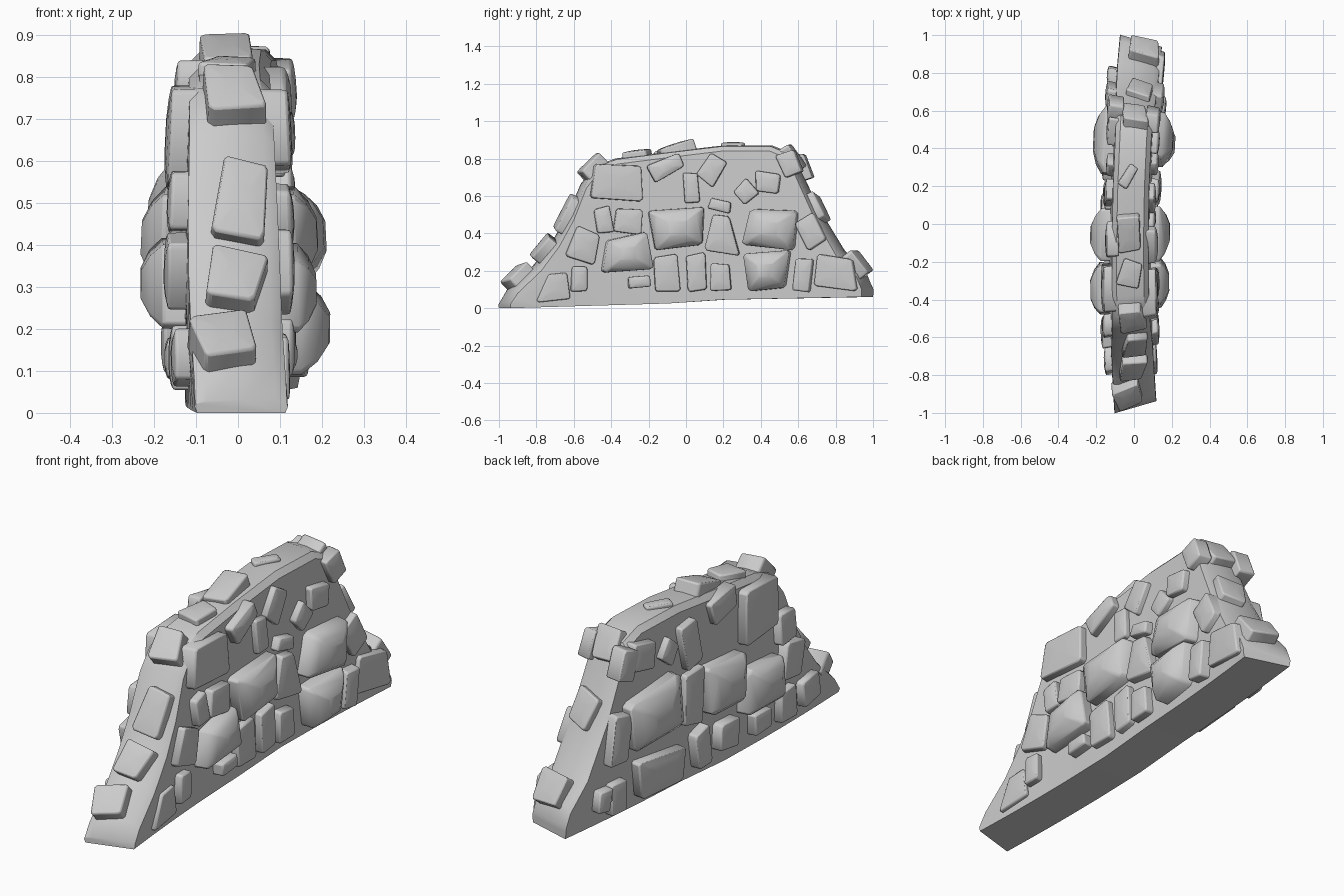
import bpy, bmesh, math, random
from mathutils import Vector

if "Cube" in bpy.data.objects:
    bpy.data.objects.remove(bpy.data.objects["Cube"])

# Gentle bow of the wall in plan, ends cut square to the bow, slight taper upward
def bend(p):
    x, y, z = p
    x *= 1.02 - 0.12 * max(0, z - 0.4) / 0.4
    return Vector((x - 0.02 + 0.045 * y * y + 0.015 * y, y - 0.3 * x * y, z))

def interp(pts, y):
    for (a, za), (b, zb) in zip(pts, pts[1:]):
        if y <= b:
            return za + (zb - za) * (y - a) / (b - a)
    return pts[-1][1]

def finish(name, bm, bevel, angle):
    bmesh.ops.recalc_face_normals(bm, faces=bm.faces)
    me = bpy.data.meshes.new(name)
    bm.to_mesh(me)
    bm.free()
    ob = bpy.data.objects.new(name, me)
    bpy.context.collection.objects.link(ob)
    if bevel:
        m = ob.modifiers.new("soft_edges", 'BEVEL')
        m.width, m.segments, m.limit_method = bevel, 2, 'ANGLE'
        m.angle_limit = math.radians(50)
    bpy.ops.object.select_all(action='DESELECT')
    ob.select_set(True)
    bpy.context.view_layer.objects.active = ob
    bpy.ops.object.shade_smooth_by_angle(angle=math.radians(angle))
    return ob

# Wall core: cross-sections lofted along y
top = [(-0.97, 0.03), (-0.93, 0.11), (-0.8, 0.23), (-0.7, 0.36), (-0.62, 0.5), (-0.55, 0.67),
       (-0.48, 0.76), (-0.38, 0.8), (-0.1, 0.835), (0.2, 0.87), (0.46, 0.87), (0.56, 0.83),
       (0.62, 0.7), (0.7, 0.53), (0.83, 0.31), (0.94, 0.2), (0.97, 0.12)]
base = [(-0.97, 0.0), (-0.1, 0.025), (0.2, 0.045), (0.97, 0.06)]
bm = bmesh.new()
rings = []
for y, z in top:
    b = interp(base, y)
    c = min(0.03, (z - b) * 0.3)
    m = b + (z - b) * 0.5
    sec = [(-0.103, b), (-0.109, m), (-0.107, z - c), (-0.08, z - c * 0.15), (0, z),
           (0.08, z - c * 0.15), (0.107, z - c), (0.109, m), (0.103, b)]
    rings.append([bm.verts.new(bend((x, y, h))) for x, h in sec])
for r, s in zip(rings, rings[1:]):
    for i in range(9):
        j = (i + 1) % 9
        bm.faces.new((r[i], r[j], s[j], s[i]))
bm.faces.new(rings[0])
bm.faces.new(rings[-1])
finish("wall_core", bm, 0, 35)

# One stone: outline in the (u, v) plane at origin o, raised along n
def stone(bm, quad, o, u, v, n, height, dome, sink):
    pts = []
    k = len(quad)
    for i in range(k):
        p, a, b = (Vector(quad[j % k]) for j in (i, i - 1, i + 1))
        pts += [p.lerp(a, random.uniform(0.04, 0.1)), p.lerp(b, random.uniform(0.04, 0.1))]
    mid = sum(pts, Vector((0, 0))) / len(pts)
    rs = []
    for s, h in ((1.02, -sink), (1, height), (0.72, height + dome * 0.6), (0.35, height + dome)):
        ring = []
        for p in pts:
            q = mid + (p - mid) * s
            ring.append(bm.verts.new(bend(o + u * q.x + v * q.y + n * h)))
        rs.append(ring)
    m = len(pts)
    for r, t in zip(rs, rs[1:]):
        for i in range(m):
            bm.faces.new((r[i], r[(i + 1) % m], t[(i + 1) % m], t[i]))
    bm.faces.new(rs[0])
    bm.faces.new(rs[-1])

def block(w, h, deg, jitter=0.13):
    out = []
    a = math.radians(deg)
    for sx, sy in ((-1, 1), (1, 1), (1, -1), (-1, -1)):
        x = sx * w / 2 * (1 + random.uniform(-jitter, jitter))
        y = sy * h / 2 * (1 + random.uniform(-jitter, jitter))
        out.append((x * math.cos(a) - y * math.sin(a), x * math.sin(a) + y * math.cos(a)))
    return out

# Large right-hand stones: y,z corners in hundredths, then edge height and dome
large_right = [((-50, 77, -25, 76, -24, 57, -53, 59), 4, 0.8),
               ((-21, 52, 10, 54, 9, 34, -17, 31), 5, 5),
               ((36, 53, 62, 52, 60, 31, 31, 34), 5, 5),
               ((-44, 36, -22, 41, -18, 21, -47, 19), 5, 4.5),
               ((32, 29, 58, 31, 55, 11, 35, 9), 5, 6),
               ((15, 50, 24, 49, 30, 28, 10, 31), 4, 1),
               ((73, 29, 92, 26, 95, 9, 71, 12), 2, 0.6),
               ((-60, 44, -48, 39, -51, 23, -67, 28), 3, 0.8),
               ((-22, 76, -4, 83, -1, 76, -17, 67), 4, 1.5),
               ((-18, 27, -5, 29, -3, 9, -17, 9), 3, 0.8),
               ((-76, 18, -66, 19, -64, 5, -83, 3), 1.5, 0.5)]
# Small right-hand stones: y, z, width, height (hundredths), turn in degrees
small_right = [(-46, 47, 9, 13, 10), (-32, 47, 15, 13, -5), (3, 64, 9, 17, 5), (14, 74, 11, 15, -35),
               (33, 62, 10, 10, 40), (45, 67, 13, 11, -5), (19, 55, 12, 6, -12), (6, 19, 10, 19, 4),
               (19, 17, 11, 14, 0), (65, 18, 9, 18, -5), (69, 41, 12, 16, 30), (-26, 14, 12, 6, 5),
               (-59, 16, 9, 13, 0), (57, 77, 10, 13, 25)]
# Large left-hand stones
large_left = [((-45, 77, -22, 78, -20, 53, -44, 55), 4.5, 1),
              ((-19, 52, 8, 54, 6, 31, -17, 30), 5, 5),
              ((26, 60, 60, 56, 58, 34, 25, 35), 5, 5),
              ((-45, 40, -21, 42, -19, 21, -46, 20), 5, 5),
              ((22, 23, 54, 27, 52, 9, 24, 8), 4, 1.5)]
# Small left-hand stones
small_left = [(48, 75, 14, 12, 10), (16, 68, 11, 20, -10), (-8, 77, 18, 11, -12), (15, 43, 12, 24, 5),
              (65, 42, 11, 22, 12), (66, 15, 11, 16, 0), (76, 17, 8, 10, 10), (10, 17, 9, 18, -8),
              (-8, 17, 14, 13, 6), (-52, 50, 11, 14, 0), (-55, 33, 13, 17, 8), (-53, 13, 11, 14, 0),
              (-33, 13, 12, 9, 0), (-70, 13, 12, 13, -10), (59, 75, 10, 13, 20), (30, 70, 9, 10, 35)]
for name, side, large, small in (("facing_stones_right", 1, large_right, small_right),
                                 ("facing_stones_left", -1, large_left, small_left)):
    random.seed(7)
    bm = bmesh.new()
    U, V, N = Vector((0, 1, 0)), Vector((0, 0, 1)), Vector((side, 0, 0))
    wall = Vector((side * 0.107, 0, 0))
    for c, h, d in large:
        quad = [(c[i] / 100, c[i + 1] / 100) for i in range(0, 8, 2)]
        stone(bm, quad, wall, U, V, N, h / 100, d / 100, 0.04)
    for y, z, w, h, turn in small:
        o = wall + Vector((0, y / 100, z / 100))
        stone(bm, block(w / 100, h / 100, turn), o, U, V, N, random.uniform(0.028, 0.045), 0.008, 0.04)
    finish(name, bm, 0.01, 50)

# Capping stones along the sloping ends and ridge: x, y, width, length, turn, height
caps = [(-0.04, -0.88, 0.13, 0.14, 12, 0.05), (0.0, -0.75, 0.12, 0.15, -12, 0.05),
        (0.02, -0.62, 0.11, 0.19, -8, 0.045), (0.01, -0.49, 0.13, 0.15, 5, 0.045),
        (0.0, -0.26, 0.13, 0.15, -18, 0.025), (0.0, -0.05, 0.13, 0.18, 4, 0.035),
        (-0.02, 0.25, 0.06, 0.13, -30, 0.012), (0.0, 0.57, 0.14, 0.14, 6, 0.025),
        (0.02, 0.7, 0.13, 0.15, -8, 0.035), (0.02, 0.915, 0.14, 0.14, 0, 0.045)]
random.seed(11)
bm = bmesh.new()
for x, y, w, l, turn, h in caps:
    slope = interp(top, min(y + 0.04, 0.97)) - interp(top, y - 0.04)
    V = Vector((0, 0.08, slope)).normalized()
    if y == -0.05:
        V = Vector((0, 0.95, 0.3)).normalized()
    U = Vector((1, 0, 0))
    stone(bm, block(w, l, turn, 0.18), Vector((x, y, interp(top, y))), U, V, U.cross(V), h, 0.006, 0.05)
finish("capping_stones", bm, 0.01, 50)
